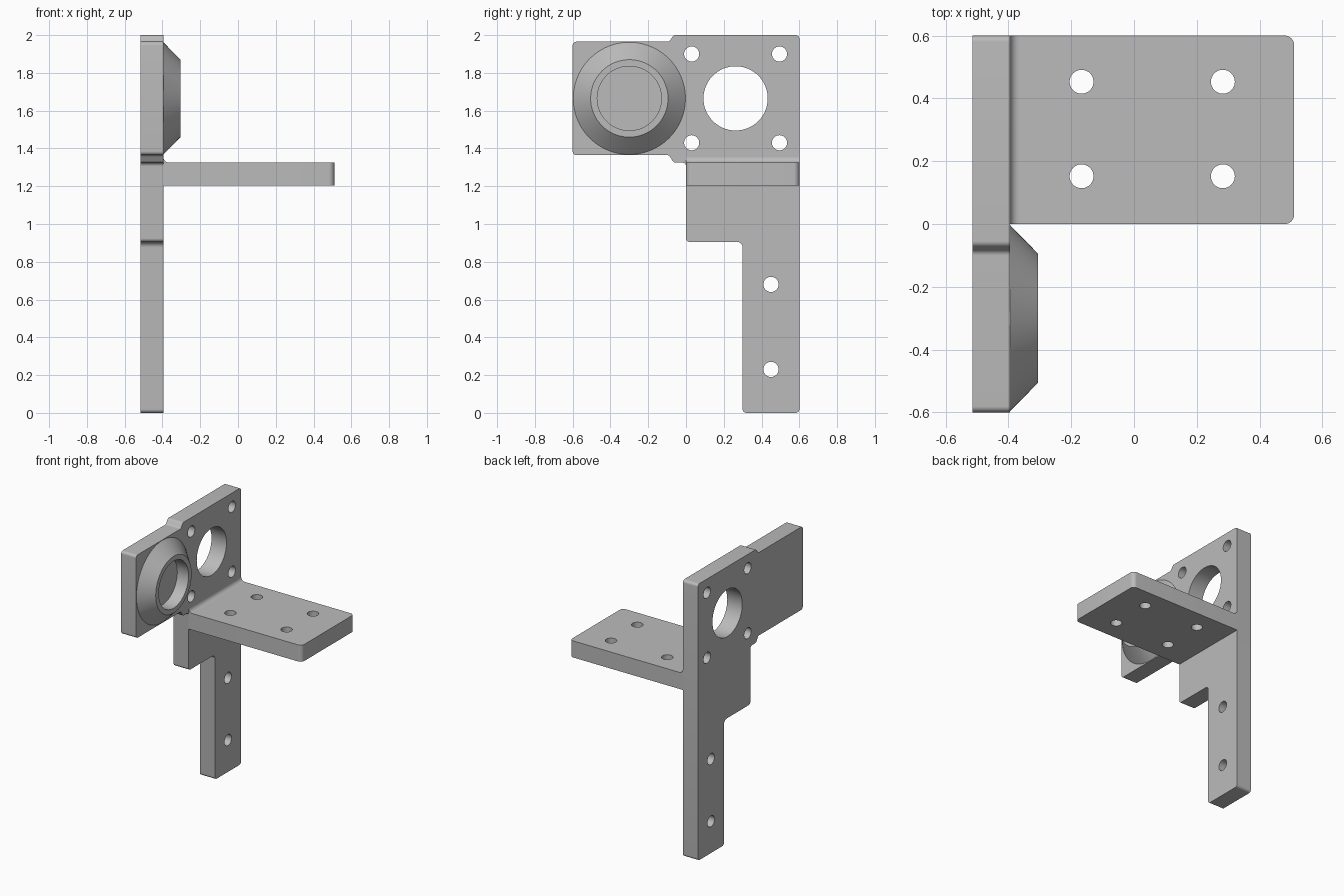
import bpy, bmesh
from math import pi, sin, cos, tan
from mathutils import Vector, Matrix

cube = bpy.data.objects.get("Cube")
if cube:
    bpy.data.objects.remove(cube, do_unlink=True)

grey = bpy.data.materials.new("plain grey")
grey.use_nodes = True
colour = (0.5, 0.5, 0.5, 1)
grey.diffuse_color = colour
grey.node_tree.nodes["Principled BSDF"].inputs["Base Color"].default_value = colour

# Maps a flat profile to world: (y, z) pushed along x, and (x, z) pushed along y
FACING_X = Matrix(((0, 0, 1, 0), (1, 0, 0, 0), (0, 1, 0, 0), (0, 0, 0, 1)))
FACING_Y = Matrix(((1, 0, 0, 0), (0, 0, -1, 0), (0, 1, 0, 0), (0, 0, 0, 1)))


def rounded(corners, steps=8):
    """Outline through (x, y, radius) corners, each filleted."""
    points = []
    for i, (x, y, radius) in enumerate(corners):
        p = Vector((x, y))
        a = (Vector(corners[i - 1][:2]) - p).normalized()
        b = (Vector(corners[(i + 1) % len(corners)][:2]) - p).normalized()
        if radius == 0:
            points.append(p)
            continue
        half = a.angle(b) / 2
        centre = p + (a + b).normalized() * radius / sin(half)
        start = p + a * radius / tan(half) - centre
        end = p + b * radius / tan(half) - centre
        turn = start.angle_signed(end)
        for k in range(steps + 1):
            t = -turn * k / steps
            points.append(centre + Matrix.Rotation(t, 2) @ start)
    return points


def circle(x, y, radius, count=48):
    return [Vector((x + radius * cos(2 * pi * k / count),
                    y + radius * sin(2 * pi * k / count))) for k in range(count)]


def finish(obj):
    obj.data.materials.clear()
    obj.data.materials.append(grey)
    bpy.ops.object.select_all(action="DESELECT")
    obj.select_set(True)
    bpy.context.view_layer.objects.active = obj
    bpy.ops.object.shade_smooth_by_angle(angle=pi / 6)


def plate(name, loops, low, high, matrix=Matrix()):
    """Solid plate from an outline and its holes, between two depths."""
    curve = bpy.data.curves.new(name, "CURVE")
    curve.dimensions = "2D"
    curve.fill_mode = "BOTH"
    curve.extrude = (high - low) / 2
    for loop in loops:
        spline = curve.splines.new("POLY")
        spline.points.add(len(loop) - 1)
        for point, co in zip(spline.points, loop):
            point.co = (co.x, co.y, 0, 1)
        spline.use_cyclic_u = True
    helper = bpy.data.objects.new(name + " helper", curve)
    bpy.context.collection.objects.link(helper)
    bpy.context.view_layer.update()
    graph = bpy.context.evaluated_depsgraph_get()
    mesh = bpy.data.meshes.new_from_object(helper.evaluated_get(graph))
    bpy.data.objects.remove(helper, do_unlink=True)
    bm = bmesh.new()
    bm.from_mesh(mesh)
    bmesh.ops.remove_doubles(bm, verts=bm.verts, dist=0.0001)
    bm.transform(matrix @ Matrix.Translation((0, 0, (low + high) / 2)))
    bmesh.ops.recalc_face_normals(bm, faces=bm.faces)
    bm.to_mesh(mesh)
    bm.free()
    obj = bpy.data.objects.new(name, mesh)
    bpy.context.collection.objects.link(obj)
    finish(obj)


BACK, FACE = -0.515, -0.395      # upright plate depth
TOP, UNDER = 1.325, 1.205        # shelf height
R = 0.02

# Upright plate with leg, side wing and bolt pattern
outline = rounded([
    (0.3, 0, R), (0.6, 0, R), (0.6, 2, R), (-0.065, 2, R), (-0.09, 1.965, R),
    (-0.6, 1.965, R), (-0.6, 1.365, R), (-0.09, 1.365, R), (-0.065, TOP, R),
    (0, TOP, R), (0, 0.905, R), (0.3, 0.905, 0.03)])
holes = [circle(y, z, 0.04) for y in (0.03, 0.495) for z in (1.43, 1.9)]
holes += [circle(0.45, z, 0.04) for z in (0.23, 0.68)]
holes.append(circle(0.2625, 1.665, 0.17, 96))
plate("upright_plate", [outline] + holes, BACK, FACE, FACING_X)

# Shelf with four holes
outline = rounded([(FACE, 0, 0), (0.51, 0, 0.03), (0.51, 0.6, 0.03), (FACE, 0.6, 0)])
holes = [circle(x, y, 0.038) for x in (-0.167, 0.283) for y in (0.152, 0.453)]
plate("shelf", [outline] + holes, UNDER, TOP)

# Concave fillet where the shelf meets the plate
F = 0.03
arc = [Vector((FACE + F - F * sin(a), TOP + F - F * cos(a)))
       for a in (pi / 2 * k / 8 for k in range(9))]
plate("shelf_fillet", [[Vector((FACE, TOP))] + arc], -0.6, 0, FACING_Y)

# Conical boss with a round recess, open to the plate face
bm = bmesh.new()
profile = [(0.297, 0), (0.205, 0.09), (0.17, 0.09), (0.17, 0)]
verts = [bm.verts.new((FACE + h, -0.3, 1.665 + r)) for r, h in profile]
edges = [bm.edges.new(pair) for pair in zip(verts, verts[1:])]
bmesh.ops.spin(bm, geom=verts + edges, cent=(FACE, -0.3, 1.665), axis=(1, 0, 0),
               angle=2 * pi, steps=96, use_merge=False)
bmesh.ops.remove_doubles(bm, verts=bm.verts, dist=0.0001)
bmesh.ops.recalc_face_normals(bm, faces=bm.faces)
# Turn outward if the rim ended up facing the plate
rim = max(bm.faces, key=lambda f: f.calc_center_median().x)
if rim.normal.x < 0:
    bmesh.ops.reverse_faces(bm, faces=bm.faces)
mesh = bpy.data.meshes.new("round_boss")
bm.to_mesh(mesh)
bm.free()
boss = bpy.data.objects.new("round_boss", mesh)
bpy.context.collection.objects.link(boss)
finish(boss)
